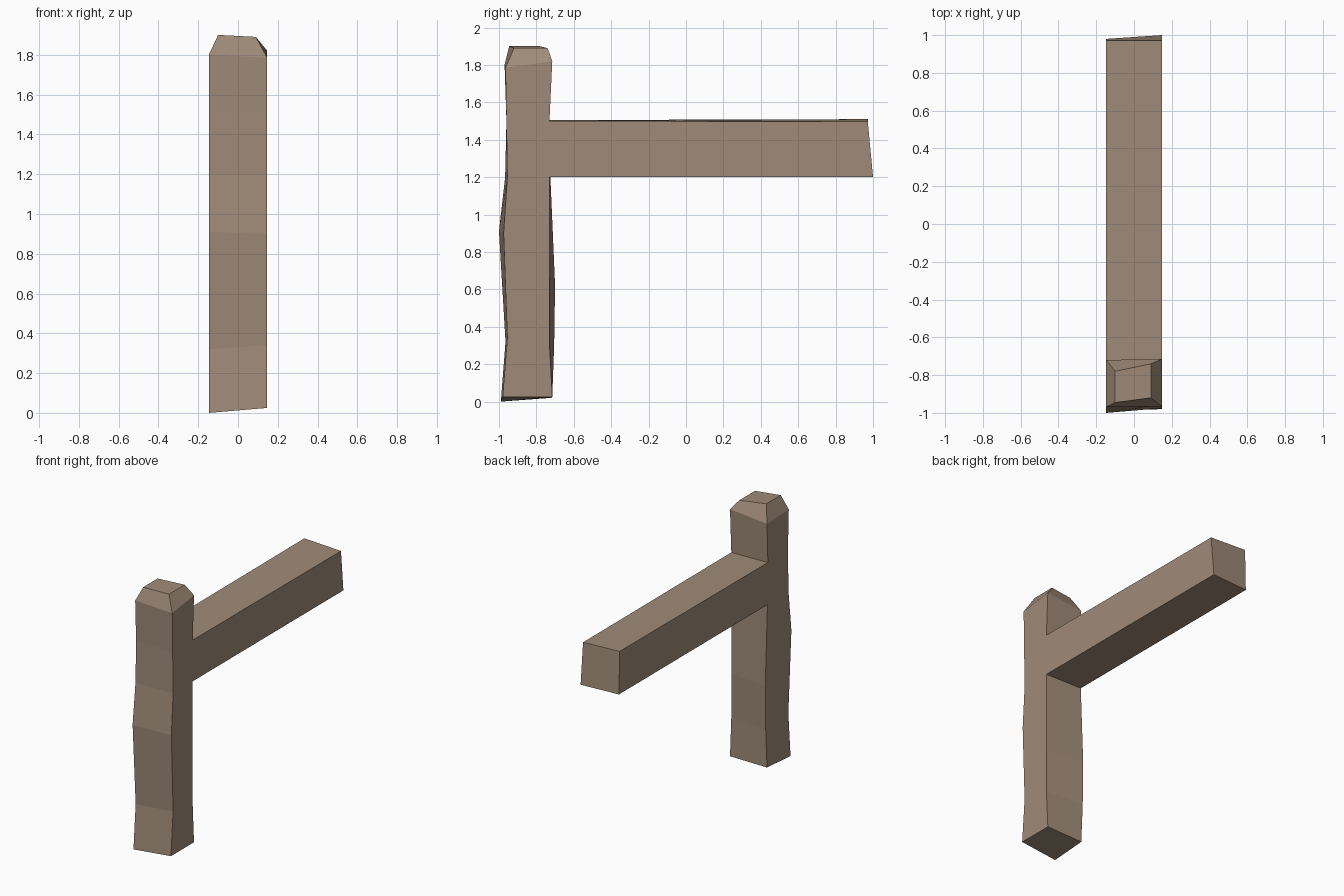
import bpy
import bmesh

cube = bpy.data.objects.get("Cube")
if cube:
    bpy.data.objects.remove(cube)

# Weathered wood colour
wood = bpy.data.materials.new("weathered_wood")
wood.use_nodes = True
colour = (0.35, 0.26, 0.19, 1)
wood.diffuse_color = colour
wood.node_tree.nodes["Principled BSDF"].inputs["Base Color"].default_value = colour

HALF = 0.147
SIDES = (-HALF, HALF, HALF, -HALF)

# Hand-hewn rings of the post: (y, z) at the corners
# front -x, front +x, back +x, back -x
RINGS = [
    [(-0.99, 0.0), (-0.98, 0.025), (-0.715, 0.025), (-0.72, 0.02)],
    [(-0.965, 0.32), (-0.955, 0.34), (-0.73, 0.3), (-0.705, 0.3)],
    [(-1.0, 0.91), (-0.975, 0.9), (-0.73, 0.62), (-0.70, 0.62)],
    [(-0.967, 1.2), (-0.955, 1.2), (-0.73, 1.2), (-0.725, 1.2)],
    [(-0.96, 1.5), (-0.96, 1.5), (-0.73, 1.5), (-0.73, 1.505)],
    [(-0.97, 1.8), (-0.965, 1.785), (-0.715, 1.82), (-0.72, 1.79)],
]
BEAM_LOW, BEAM_HIGH = 3, 4

bm = bmesh.new()


def bridge(a, b, skip=None):
    """Join two four-cornered loops with side faces."""
    for i in range(4):
        if i != skip:
            j = (i + 1) % 4
            bm.faces.new((a[i], a[j], b[j], b[i]))


# Post, left open at the back where the beam joins
rings = [[bm.verts.new((x, y, z)) for x, (y, z) in zip(SIDES, ring)] for ring in RINGS]
for k in range(len(rings) - 1):
    bridge(rings[k], rings[k + 1], skip=2 if k == BEAM_LOW else None)
bm.faces.new(rings[0])

# Tapered cap of the post
cap = [bm.verts.new(p) for p in
       ((-0.10, -0.945, 1.9), (0.09, -0.92, 1.89), (0.09, -0.74, 1.89), (-0.10, -0.78, 1.9))]
bridge(rings[-1], cap)
bm.faces.new(cap)

# Beam growing out of the back of the post, with a slanted end
low, high = rings[BEAM_LOW], rings[BEAM_HIGH]
root = [low[3], low[2], high[2], high[3]]
end = [bm.verts.new(p) for p in
       ((-HALF, 0.98, 1.2), (HALF, 1.0, 1.2), (HALF, 0.972, 1.497), (-HALF, 0.972, 1.51))]
bridge(root, end)
bm.faces.new(end)

bmesh.ops.recalc_face_normals(bm, faces=bm.faces)
mesh = bpy.data.meshes.new("post_with_beam")
bm.to_mesh(mesh)
bm.free()
mesh.materials.append(wood)
post = bpy.data.objects.new("post_with_beam", mesh)
bpy.context.collection.objects.link(post)
